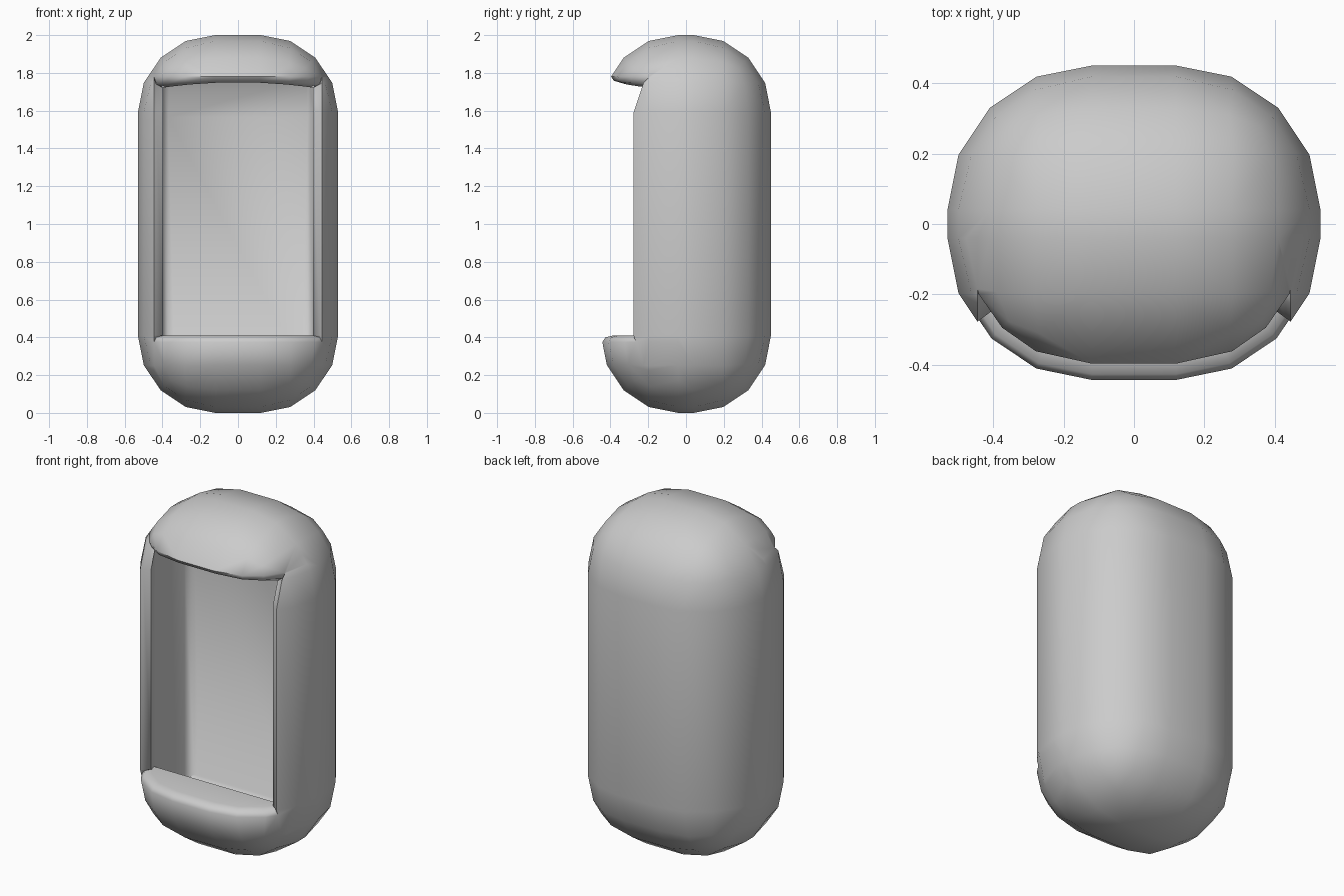
import bpy, bmesh, math

cube = bpy.data.objects.get("Cube")
if cube:
    bpy.data.objects.remove(cube, do_unlink=True)

HALF = (0.53, 0.45, 1.0)
RADIUS = 0.41
SIDE, LOW, HIGH = 0.445, 0.375, 1.78   # limits of the front opening

# Single shell material
grey = bpy.data.materials.new("shell_grey")
grey.use_nodes = True
colour = (0.6, 0.6, 0.6, 1)
grey.diffuse_color = colour
grey.node_tree.nodes["Principled BSDF"].inputs["Base Color"].default_value = colour

# Rounded capsule-like box
bm = bmesh.new()
bmesh.ops.create_cube(bm, size=2)
for v in bm.verts:
    v.co = (v.co.x * HALF[0], v.co.y * HALF[1], v.co.z * HALF[2] + HALF[2])
bmesh.ops.bevel(bm, geom=bm.edges[:], offset=RADIUS, offset_type='OFFSET',
                segments=4, profile=0.5, affect='EDGES')


# Front opening: slice the front along its four borders, then remove the panel
def slice_front(point, normal):
    faces = [f for f in bm.faces if f.calc_center_median().y < -0.02]
    geom = faces + list({e for f in faces for e in f.edges}) + list({v for f in faces for v in f.verts})
    bmesh.ops.bisect_plane(bm, geom=geom, dist=0.001, plane_co=point, plane_no=normal)


for x in (-SIDE, SIDE):
    slice_front((x, 0, 0), (1, 0, 0))
for z in (LOW, HIGH):
    slice_front((0, 0, z), (0, 0, 1))
panel = []
for f in bm.faces:
    c = f.calc_center_median()
    if c.y < -0.15 and abs(c.x) < SIDE and LOW < c.z < HIGH:
        panel.append(f)
bmesh.ops.delete(bm, geom=panel, context='FACES')


# Each step extrudes the open border and reshapes the new loop
def extrude_border(reshape):
    border = [e for e in bm.edges if e.is_boundary]
    new = bmesh.ops.extrude_edge_only(bm, edges=border)["geom"]
    for v in new:
        if isinstance(v, bmesh.types.BMVert):
            v.co = reshape(v.co.x, v.co.y, v.co.z)


def rim(scale, low, high, sag):
    # Shrink towards the corner axis of the wall, with a slightly arched top
    def reshape(x, y, z):
        cx = max(-0.12, min(0.12, x))
        top = high - sag * (x / SIDE) ** 2
        return (cx + (x - cx) * scale, -0.04 + (y + 0.04) * scale, max(low, min(top, z)))
    return reshape


def undercut(x, y, z):
    return (x, y, 0.22 if z < 0.42 else 1.8 if z > 1.7 else z)


# Rounded rim, lip, and the pocket behind it
extrude_border(rim(0.96, 0.4, 1.76, 0.02))
extrude_border(rim(0.89, 0.41, 1.75, 0.03))
extrude_border(lambda x, y, z: (math.copysign(min(abs(x) * 1.02, 0.41), x), -0.2, z))
extrude_border(undercut)
extrude_border(lambda x, y, z: (x, 0.08, z))
extrude_border(lambda x, y, z: (x * 0.91, 0.12, 1 + (z - 1) * 0.96))
bmesh.ops.remove_doubles(bm, verts=bm.verts[:], dist=0.001)
bmesh.ops.edgeloop_fill(bm, edges=[e for e in bm.edges if e.is_boundary])
bmesh.ops.recalc_face_normals(bm, faces=bm.faces[:])

mesh = bpy.data.meshes.new("pod_shell")
bm.to_mesh(mesh)
bm.free()
mesh.materials.append(grey)
shell = bpy.data.objects.new("pod_shell", mesh)
bpy.context.collection.objects.link(shell)

bpy.context.view_layer.objects.active = shell
shell.select_set(True)
bpy.ops.object.shade_smooth_by_angle(angle=math.radians(60))
